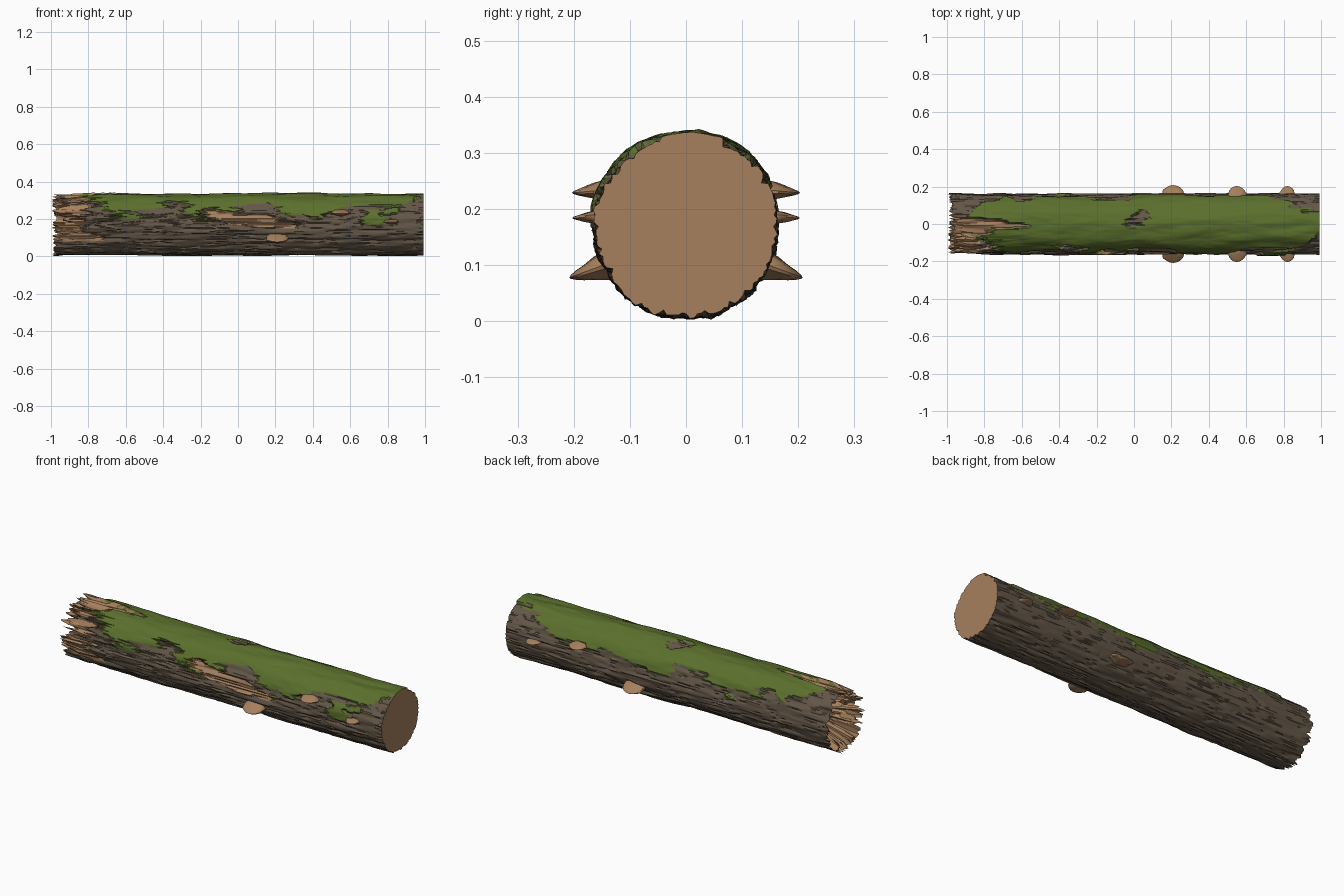
import bpy, bmesh, math, random
from mathutils import Vector, noise

random.seed(7)
if "Cube" in bpy.data.objects:
    bpy.data.objects.remove(bpy.data.objects["Cube"])

END, MID, RADIUS = 0.993, 0.169, 0.162
RINGS, SIDES = 240, 144
BARK, MOSS, WOOD = 0, 1, 2


def material(name, colour):
    m = bpy.data.materials.new(name)
    m.use_nodes = True
    m.diffuse_color = (*colour, 1)
    m.node_tree.nodes["Principled BSDF"].inputs["Base Color"].default_value = (*colour, 1)
    return m


MATS = [material("bark brown", (0.125, 0.094, 0.064)),
        material("moss green", (0.105, 0.16, 0.026)),
        material("bare wood", (0.38, 0.215, 0.11))]


def finish(bm, name, mats, angle=40):
    bmesh.ops.recalc_face_normals(bm, faces=bm.faces[:])
    mesh = bpy.data.meshes.new(name)
    bm.to_mesh(mesh)
    bm.free()
    for m in mats:
        mesh.materials.append(m)
    ob = bpy.data.objects.new(name, mesh)
    bpy.context.collection.objects.link(ob)
    bpy.ops.object.select_all(action='DESELECT')
    ob.select_set(True)
    bpy.context.view_layer.objects.active = ob
    bpy.ops.object.shade_smooth_by_angle(angle=math.radians(angle))
    return ob


def grain(x, a, along, around, seed=0.0):
    """Noise on the log skin, wrapping around the trunk."""
    return noise.noise(Vector((x * along + seed, math.sin(a) * around, math.cos(a) * around + seed)))


# Regions of the skin: angle 0 is the top, negative angles are the front
def is_wood(x, a):
    d = math.degrees(a)
    if x < -0.55:
        reach = -0.82 + 0.16 * grain(0, a, 1, 6, 3) + 0.22 * math.exp(-((d + 2) / 9) ** 2)
        reach += 0.13 * math.exp(-((d + 113) / 9) ** 2)
        return -125 < d < 12 and x < reach
    # Torn strip on the front
    centre = -78 - 14 * (x - 0.05) / 0.25
    half = 14 * (1 - ((x - 0.05) / 0.27) ** 2) + 9 * grain(x, a, 9, 5, 8)
    return abs(x - 0.05) < 0.26 and abs(d - centre) < half


def is_moss(x, a):
    d = math.degrees(a)
    if math.hypot((x - 0.01) - 0.5 * math.sin(a) * RADIUS, (d - 9) / 260) < 0.055 + 0.03 * grain(x, a, 9, 9):
        return False
    limit = 64 + 26 * grain(x, 0, 4, 1, 5 if d < 0 else 11) + 22 * grain(x, a, 9, 6, 2)
    limit -= 45 * max(0, (x - 0.72) / 0.27)
    limit *= min(1, max(0, (x + 0.9) / 0.25)) ** 0.5
    patch = math.hypot((x - 0.72) / 0.07, (d + 80) / 14) < 0.8 + 0.7 * grain(x, a, 12, 8)
    return abs(d) < limit or patch


def region(x, a):
    if is_wood(x, a):
        return WOOD
    return MOSS if is_moss(x, a) else BARK


def skin_radius(x, a):
    kind = region(x, a)
    r = RADIUS + 0.006 * grain(x, a, 2, 2, 4)
    if kind == MOSS:
        return r + 0.006 + 0.007 * grain(x, a, 5, 4, 1) + 0.002 * grain(x, a, 14, 12)
    if kind == WOOD:
        return r - 0.011 + 0.012 * grain(x, a, 3, 15, 6)
    plates = 0.007 * grain(x, a, 3.5, 9) + 0.004 * grain(x, a, 9, 20, 2)
    crack = max(0, 1 - abs(grain(x, a, 3, 8, 9)) / 0.1)
    return r + plates - 0.007 * crack


def skin_point(x, a, r):
    return Vector((x, r * math.sin(a), max(0.003, MID + r * math.cos(a))))


def broken_edge(a):
    d = math.degrees(a)
    jag = abs(grain(0, a, 1, 11, 3)) + 0.5 * abs(grain(0, a, 1, 25))
    return -END + jag * (0.2 if -125 < d < 12 else 0.05)


# Trunk skin, flat sawn end and hollow broken end
bm = bmesh.new()
angles = [2 * math.pi * j / SIDES - math.pi for j in range(SIDES)]
rings = []
for k, (depth, shrink) in enumerate([(0.22, 0.12), (0.19, 0.4), (0.12, 0.65), (0.05, 0.85)]):
    ring = []
    for a in angles:
        x = max(-0.99, broken_edge(a) * 0.4 - 0.6 * END + depth + 0.07 * grain(k, a, 2, 5))
        r = skin_radius(broken_edge(a), a) * shrink * (1 + 0.12 * grain(k, a, 1, 9))
        ring.append(bm.verts.new(skin_point(x, a, r)))
    rings.append(ring)
hollow_rows = len(rings)
for i in range(RINGS + 1):
    ring = []
    for a in angles:
        x0 = broken_edge(a)
        x = x0 + (END - x0) * i / RINGS
        ring.append(bm.verts.new(skin_point(x, a, skin_radius(x, a))))
    rings.append(ring)
for i in range(len(rings) - 1):
    for j in range(SIDES):
        n = (j + 1) % SIDES
        f = bm.faces.new((rings[i][j], rings[i][n], rings[i + 1][n], rings[i + 1][j]))
        c = f.calc_center_median()
        f.material_index = WOOD if i < hollow_rows else region(c.x, math.atan2(c.y, c.z - MID))
for ring in (rings[0], rings[-1]):
    hub = bm.verts.new(sum((v.co for v in ring), Vector()) / SIDES)
    for j in range(SIDES):
        bm.faces.new((hub, ring[j], ring[(j + 1) % SIDES])).material_index = WOOD
finish(bm, "log_trunk", MATS)

# Splinters around the broken end, each a tapered ragged sliver
bm = bmesh.new()
for k in range(22):
    a = math.radians(-122 + 132 * k / 21)
    r = 0.146 - 0.03 * random.random()
    root, tip = -0.72 - 0.1 * random.random(), -END + 0.1 * random.random() ** 2
    wide, thick = 0.012 + 0.009 * random.random(), 0.012
    rows = []
    for t, size in ((0, 0.7), (0.5, 1.0), (0.85, 0.75), (1, 0.2)):
        x = root + (tip - root) * t
        bend = 0.012 * t * random.uniform(-1, 1)
        rows.append([bm.verts.new(skin_point(x, a + sa * wide * size / r, r + bend + sr * thick * size))
                     for sa, sr in ((-1, -1), (1, -1), (0.6, 1), (-0.8, 0.7))])
    for p, q in zip(rows, rows[1:]):
        for j in range(4):
            bm.faces.new((p[j], p[(j + 1) % 4], q[(j + 1) % 4], q[j]))
    bm.faces.new(rows[0])
    bm.faces.new(rows[-1])
finish(bm, "broken_splinters", [MATS[WOOD]], 25)


# Bracket fungi, in mirrored pairs along the sides
def bracket(name, x, z, width, reach, height, drop, side):
    bm = bmesh.new()
    bmesh.ops.create_uvsphere(bm, u_segments=20, v_segments=10, radius=1)
    for v in bm.verts:
        out = max(0, v.co.y)
        lump = 1 + 0.2 * noise.noise(v.co * 2 + Vector((x * 9, 0, 0)))
        taper = 1 - 0.55 * out
        v.co = Vector((x + v.co.x * width * lump,
                       side * (0.148 + v.co.y * reach),
                       z + v.co.z * height * taper * lump - drop * out))
    finish(bm, name, [MATS[WOOD]])


for label, side in (("left", -1), ("right", 1)):
    hand = "front" if side < 0 else "back"
    bracket("large_bracket_" + hand, 0.21, 0.1, 0.062, 0.06, 0.024, 0.022, side)
    bracket("middle_bracket_" + hand, 0.55, 0.234, 0.05, 0.055, 0.017, 0.005, side)
    bracket("small_bracket_" + hand, 0.82, 0.187, 0.042, 0.055, 0.014, 0.003, side)
